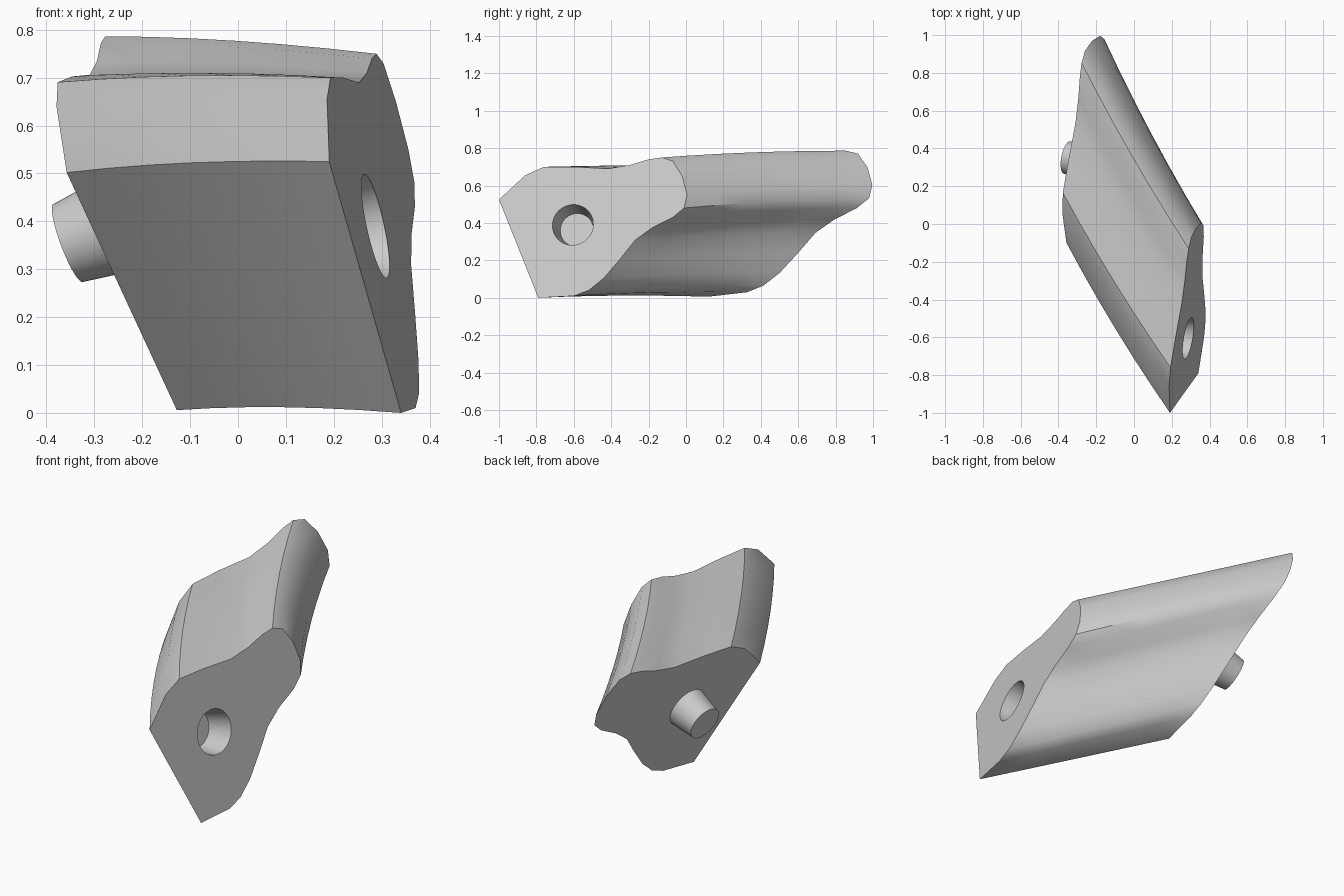
import bpy, bmesh, math
from mathutils import Vector

if "Cube" in bpy.data.objects:
    bpy.data.objects.remove(bpy.data.objects["Cube"], do_unlink=True)

grey = bpy.data.materials.new("plain grey")
grey.use_nodes = True
grey.diffuse_color = (0.6, 0.6, 0.6, 1)
for node in grey.node_tree.nodes:
    if node.type == 'BSDF_PRINCIPLED':
        node.inputs["Base Color"].default_value = grey.diffuse_color

# Cross-section (y, z) at the socket end, front corner first
PROFILE = [(-1, .525), (-.86, .655), (-.76, .70), (-.6, .70), (-.42, .69),
           (-.3, .71), (-.2, .74), (-.13, .75), (-.07, .73), (-.02, .65),
           (.005, .55), (-.01, .48), (-.07, .43), (-.18, .375), (-.27, .31),
           (-.35, .21), (-.44, .105), (-.52, .04), (-.6, .01), (-.79, 0)]
STEPS = 6
BOW = Vector((-.013, -.008, .009))


def socket_end(y, z):
    """Point on the slanted right-hand end plane."""
    return Vector((.475 + .17 * y - .218 * z, y, z))


def peg_end(y, z):
    """Matching point on the other, slightly turned end plane."""
    fy = y + .98 + .09 * y + .02 * z
    fz = z + .065 + .075 * y - .025 * z
    return Vector((-.149 + .197 * fy - .377 * fz, fy, fz))


def finish(bm, name):
    bmesh.ops.recalc_face_normals(bm, faces=bm.faces[:])
    mesh = bpy.data.meshes.new(name)
    bm.to_mesh(mesh)
    bm.free()
    mesh.materials.append(grey)
    obj = bpy.data.objects.new(name, mesh)
    bpy.context.collection.objects.link(obj)
    return obj


def select(obj):
    bpy.ops.object.select_all(action='DESELECT')
    obj.select_set(True)
    bpy.context.view_layer.objects.active = obj


def tapered_pin(name, start, end, r_start, r_end):
    """Truncated cone between two points."""
    bm = bmesh.new()
    axis = end - start
    bmesh.ops.create_cone(bm, cap_ends=True, segments=48, radius1=r_start,
                          radius2=r_end, depth=axis.length)
    obj = finish(bm, name)
    obj.data.transform(axis.to_track_quat('Z', 'Y').to_matrix().to_4x4())
    obj.data.transform(obj.matrix_world.Translation((start + end) / 2))
    return obj


# Body: the cross-section swept along a shallow bow between the two ends
bm = bmesh.new()
rings = []
for i in range(STEPS + 1):
    t = i / STEPS
    rings.append([bm.verts.new(socket_end(y, z).lerp(peg_end(y, z), t)
                               + BOW * 4 * t * (1 - t)) for y, z in PROFILE])
for a, b in zip(rings, rings[1:]):
    for j in range(len(PROFILE)):
        k = (j + 1) % len(PROFILE)
        bm.faces.new((a[j], a[k], b[k], b[j]))
bm.faces.new(rings[0])
bm.faces.new(rings[-1])
body = finish(bm, "body")

# Socket: tapered hole square to the right-hand end
inward = Vector((-1, .17, -.218)).normalized()
mouth = socket_end(-.605, .39)
cutter = tapered_pin("socket_cutter", mouth - inward * .02,
                     mouth + inward * .13, .114, .09)
cutter.hide_render = True
select(body)
cut = body.modifiers.new("socket", 'BOOLEAN')
cut.operation = 'DIFFERENCE'
cut.solver = 'EXACT'
cut.object = cutter
bpy.ops.object.modifier_apply(modifier=cut.name)
bpy.data.objects.remove(cutter, do_unlink=True)

# Peg: matching tapered pin on the opposite end
outward = Vector((-1, .197, -.377)).normalized()
base = peg_end(-.605, .39)
peg = tapered_pin("peg", base - outward * .01, base + outward * .13, .107, .087)

for obj in (body, peg):
    select(obj)
    bpy.ops.object.shade_smooth_by_angle(angle=math.radians(35))
